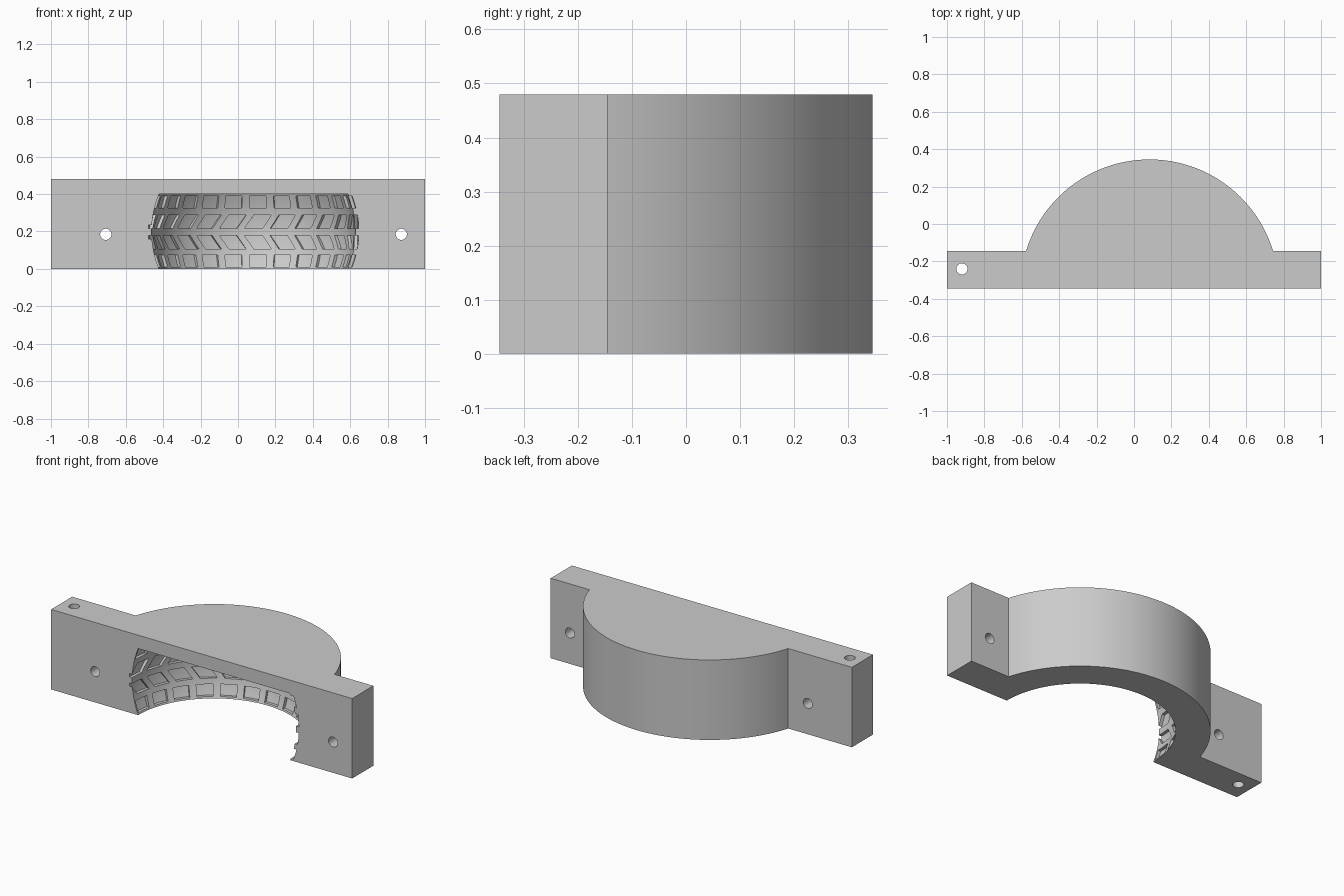
import bpy, bmesh, math

if "Cube" in bpy.data.objects:
    bpy.data.objects.remove(bpy.data.objects["Cube"], do_unlink=True)

HEIGHT, FRONT, STEP, AXIS_X = 0.48, -0.345, -0.145, 0.083
DOME_R, CAVITY_TOP, TREAD_DEPTH = 0.69, 0.40, 0.018

grey = bpy.data.materials.new("plain grey")
grey.use_nodes = True
grey.diffuse_color = (0.6, 0.6, 0.6, 1)
grey.node_tree.nodes["Principled BSDF"].inputs["Base Color"].default_value = (0.6, 0.6, 0.6, 1)


def finish(name, bm):
    bmesh.ops.recalc_face_normals(bm, faces=bm.faces)
    mesh = bpy.data.meshes.new(name)
    bm.to_mesh(mesh)
    bm.free()
    mesh.materials.append(grey)
    obj = bpy.data.objects.new(name, mesh)
    bpy.context.collection.objects.link(obj)
    return obj


def polar(r, angle, z):
    # angle is measured from the back (+y) towards +x
    return (AXIS_X + r * math.sin(angle), FRONT + r * math.cos(angle), z)


def wall_radius(z):
    # barrel-shaped tyre wall, widest at mid height
    return 0.545 - 0.04 * ((z - 0.2) / 0.2) ** 2


def ring_solid(bm, rings):
    # skin a stack of equal loops and cap both ends
    loops = [[bm.verts.new(p) for p in ring] for ring in rings]
    n = len(loops[0])
    for a, b in zip(loops, loops[1:]):
        for i in range(n):
            j = (i + 1) % n
            bm.faces.new((a[i], a[j], b[j], b[i]))
    bm.faces.new(loops[0][::-1])
    bm.faces.new(loops[-1])


# Mould body: flange bar with a round dome behind it
bm = bmesh.new()
half = math.acos((STEP - FRONT) / DOME_R)
outline = [(1, FRONT), (1, STEP)]
for i in range(73):
    outline.append(polar(DOME_R, half * (1 - i / 36), 0)[:2])
outline += [(-1, STEP), (-1, FRONT)]
ring_solid(bm, [[(x, y, z) for x, y in outline] for z in (0, HEIGHT)])
body = finish("mould_body", bm)

# Tyre-shaped cavity, open at the bottom
bm = bmesh.new()
levels = [-0.03] + [CAVITY_TOP * i / 12 for i in range(13)]
ring_solid(bm, [[polar(wall_radius(z), math.tau * (i + 0.5) / 128, z) for i in range(128)]
                for z in levels])
cavity = finish("cavity_cutter", bm)

# Tread pockets: outer rows straight, inner rows slanted as a chevron
bm = bmesh.new()
PITCH = math.tau / 25


def pocket(angle, z0, z1, width, slant):
    rings = []
    for k in range(4):
        t = k / 3
        z = z0 + (z1 - z0) * t
        mid = angle + slant * (t - 0.5)
        r = wall_radius(z)
        steps = [mid + width * (s / 4 - 0.5) for s in range(5)]
        rings.append([polar(r - 0.03, a, z) for a in steps]
                     + [polar(r + TREAD_DEPTH, a, z) for a in reversed(steps)])
    ring_solid(bm, rings)


for n in range(-7, 8):
    angle = 0.045 + n * PITCH
    for z0, z1, slant in ((0.01, 0.075, 0), (0.107, 0.178, -0.09),
                          (0.215, 0.288, 0.09), (0.325, 0.39, 0)):
        pocket(angle, z0, z1, 0.175, slant)
pockets = finish("tread_cutter", bm)

# Bolt holes: two through the flange, one upright pin hole
bm = bmesh.new()


def hole(point_at):
    ring_solid(bm, [[point_at(0.03 * math.cos(math.tau * i / 32),
                              0.03 * math.sin(math.tau * i / 32), end)
                     for i in range(32)] for end in (-0.6, 0.6)])


for side in (-1, 1):
    hole(lambda u, v, e: (AXIS_X + side * 0.79 + u, e, 0.185 + v))
hole(lambda u, v, e: (-0.92 + u, -0.24 + v, e))
holes = finish("hole_cutter", bm)

# Carve the body, then remove the cutters
for cutter in (cavity, pockets, holes):
    mod = body.modifiers.new(cutter.name, 'BOOLEAN')
    mod.operation = 'DIFFERENCE'
    mod.solver = 'EXACT'
    mod.object = cutter
    bpy.context.view_layer.objects.active = body
    bpy.ops.object.modifier_apply(modifier=mod.name)
    bpy.data.objects.remove(cutter, do_unlink=True)

bpy.ops.object.select_all(action='DESELECT')
body.select_set(True)
bpy.context.view_layer.objects.active = body
bpy.ops.object.shade_smooth_by_angle(angle=math.radians(30))
